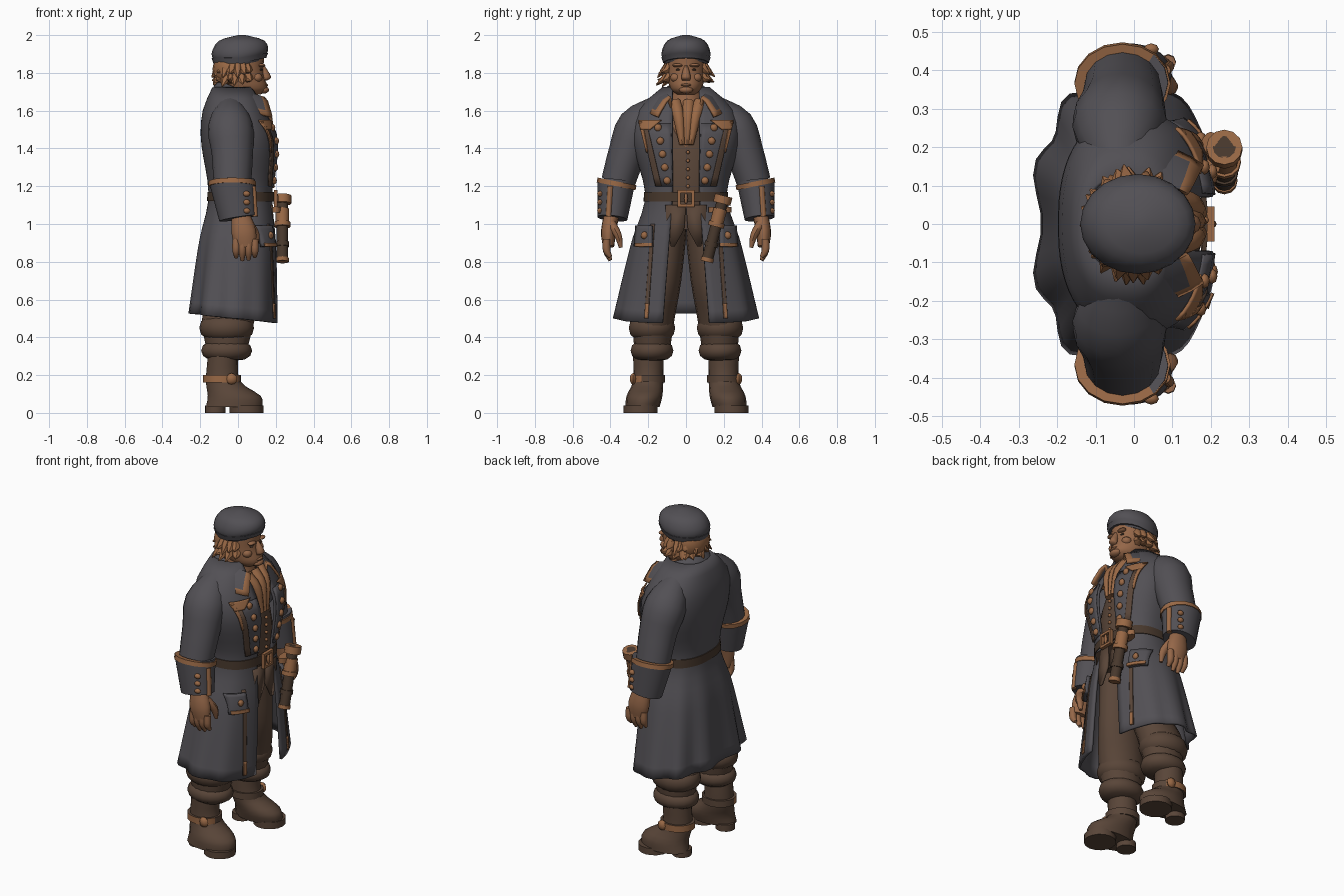
import bpy, bmesh, math, random
from mathutils import Vector

random.seed(4)
if "Cube" in bpy.data.objects:
    bpy.data.objects.remove(bpy.data.objects["Cube"])


def material(name, *rgb):
    made = bpy.data.materials.new(name)
    made.use_nodes = True
    made.diffuse_color = (*rgb, 1)
    made.node_tree.nodes["Principled BSDF"].inputs["Base Color"].default_value = (*rgb, 1)
    return made


COAT = material("slate cloth", .085, .08, .09)
TAN = material("tan trim", .32, .14, .06)
SKIN = material("warm skin", .3, .135, .065)
BROWN = material("brown cloth", .1, .06, .04)
DARK = material("dark leather", .065, .04, .026)


def sample(keys, rows, where):
    """Smooth curve through rows of values placed at rising keys."""
    last = len(keys) - 1
    i = max(k for k in range(last) if k == 0 or keys[k] <= where)
    span = keys[i + 1] - keys[i]
    u = min(1, max(0, (where - keys[i]) / span))

    def slope(k):
        before, after = max(k - 1, 0), min(k + 1, last)
        return (rows[after] - rows[before]) / (keys[after] - keys[before])
    middle = rows[i].lerp(rows[i + 1], u * u * (3 - 2 * u))
    return middle + span * u * (1 - u) * (slope(i) * (1 - u) - slope(i + 1) * u)


def surface(name, rows, mats, closed=True, cap=True, rule=None, thickness=0, sharp=50):
    """Join rows of points; rule(row, column) picks the material."""
    bm = bmesh.new()
    grid = [[bm.verts.new(point) for point in row] for row in rows]
    count = len(grid[0])
    for r, (lower, upper) in enumerate(zip(grid, grid[1:])):
        for c in range(count if closed else count - 1):
            d = (c + 1) % count
            face = bm.faces.new((lower[c], lower[d], upper[d], upper[c]))
            face.material_index = rule(r, c) if rule else 0
    if closed and cap:
        bm.faces.new(grid[0])
        bm.faces.new(grid[-1])
    bmesh.ops.recalc_face_normals(bm, faces=bm.faces)
    mesh = bpy.data.meshes.new(name)
    bm.to_mesh(mesh)
    bm.free()
    part = bpy.data.objects.new(name, mesh)
    bpy.context.collection.objects.link(part)
    for mat in mats if isinstance(mats, list) else [mats]:
        mesh.materials.append(mat)
    if thickness:
        shell = part.modifiers.new("thickness", 'SOLIDIFY')
        shell.thickness, shell.offset = thickness, 0
    bpy.ops.object.select_all(action='DESELECT')
    part.select_set(True)
    bpy.context.view_layer.objects.active = part
    bpy.ops.object.shade_smooth_by_angle(angle=math.radians(sharp))
    return part


def tube(name, mats, *stations, side=1, sides=16, steps=3, level=False, **options):
    """Tube through (x, y, z, radius in x, radius across); level keeps rings flat."""
    rows = [Vector(station) for station in stations]
    keys = range(len(rows))
    path = [sample(keys, rows, i / steps) for i in range(steps * (len(rows) - 1) + 1)]
    spots = [Vector((p[0], p[1] * side, p[2])) for p in path]
    rings = []
    for i, (p, spot) in enumerate(zip(path, spots)):
        along = (spots[min(i + 1, len(spots) - 1)] - spots[max(i - 1, 0)]).normalized()
        along = Vector((0, 0, 1)) if level else along
        u = (Vector((1, 0, 0)) - along * along.x).normalized()
        v = along.cross(u)
        turns = [math.tau * k / sides for k in range(sides)]
        rings.append([spot + u * p[3] * math.cos(a) + v * p[4] * math.sin(a) for a in turns])
    return surface(name, rings, mats, **options)


def ball(name, mat, spot, size, sides=10, power=1):
    """Ellipsoid; a power under one makes it boxier."""
    stations = []
    for i in range(7):
        a = math.pi * i / 6
        swell = max(.05, math.sin(a)) ** power
        stations.append((spot[0], spot[1], spot[2] - size[2] * math.cos(a), size[0] * swell, size[1] * swell))
    return tube(name, mat, *stations, sides=sides, steps=1, level=True)


# Coat shape: heights, then back, front and half width at each
HEIGHTS = (.5, .9, 1.15, 1.45, 1.6, 1.72)
SHAPE = [Vector(row) for row in ((-.25, .21, .37), (-.2, .2, .28), (-.15, .18, .21),
                                 (-.19, .2, .28), (-.18, .14, .25), (-.13, .08, .12))]
ROUND = 2.4


def coat_size(z, lift):
    back, front, half = sample(HEIGHTS, SHAPE, z)
    return (back + front) / 2, (front - back) / 2 + lift, half + lift


def coat_ring(z, lift=0, is_open=True, count=56):
    middle, deep, wide = coat_size(z, lift)
    skirt = max(0, HEIGHTS[2] - z)
    start = math.asin(((.07 + .08 * skirt) / wide) ** (ROUND / 2)) if is_open else 0
    ring = []
    for i in range(count):
        a = start + (math.tau - 2 * start) * i / (count - 1 if is_open else count)
        c, s = math.cos(a), math.sin(a)
        fold = 1 - .05 * skirt * math.cos(10 * a) * (1 - c)
        ring.append((middle + fold * deep * math.copysign(abs(c) ** (2 / ROUND), c),
                     fold * wide * math.copysign(abs(s) ** (2 / ROUND), s), z - .04 * c * skirt))
    return ring


def on_front(y, z, lift):
    middle, deep, wide = coat_size(z, lift)
    return Vector((middle + deep * (1 - min(.99, abs(y) / wide) ** ROUND) ** (1 / ROUND), y, z))


def panel(name, mat, side, bottom, top, lift, thickness=.008):
    """Thin plate on the coat front between two (z, inner y, outer y) edges."""
    edges = [Vector(bottom).lerp(Vector(top), i / 6) for i in range(7)]
    rows = [[on_front(side * (a + (b - a) * k / 6), z, lift) for k in range(7)] for z, a, b in edges]
    surface(name, rows, mat, closed=False, thickness=thickness)


# Coat, belt and waistcoat
low, high = HEIGHTS[0], HEIGHTS[-1]
surface("coat_body", [coat_ring(low + (high - low) * i / 20) for i in range(21)], COAT,
        closed=False, thickness=.014)
surface("belt", [coat_ring(z, lift, False) for z, lift in ((1.12, 0), (1.12, .012), (1.17, .012), (1.17, 0))],
        DARK, cap=False)
tube("waistcoat", BROWN, (.02, 0, .97, .15, .17), (.02, 0, 1.3, .16, .2), (0, 0, 1.55, .12, .16),
     sides=24, level=True)
for i in range(5):
    ball("waistcoat_button", TAN, (.185, .01, 1.2 + i * .045), (.01, .01, .01), 8)

# Belt buckle: a square frame with a pin
corners = ((-1, -1), (1, -1), (1, 1), (-1, 1))
surface("belt_buckle", [[(x, y * size, 1.135 + z * size) for y, z in corners]
                        for x, size in ((.19, .045), (.21, .045), (.21, .03), (.19, .03))], TAN, cap=False)
ball("buckle_pin", TAN, (.205, 0, 1.135), (.01, .01, .03))

# Chest, neck and cravat
tube("chest", SKIN, (.04, 0, 1.4, .12, .05), (.04, 0, 1.5, .12, .09), (.01, 0, 1.64, .09, .09),
     (.01, 0, 1.72, .08, .08), level=True)
for y in (-.04, .01, .05):
    tube("cravat_fold", TAN, (.1, y * 1.5, 1.65, .02, .03), (.15, y, 1.57, .03, .03),
         (.17, y / 2, 1.42, .02, .015), sides=8)

# Turned-down collar with trimmed edge: radii, height and forward drop per row
collar = [[], [], [], [], []]
for i in range(27):
    a = math.radians(48 + 264 * i / 26)
    forward = (math.cos(a) + 1) / 2
    for row, (deep, wide, z) in zip(collar, ((.1, .1, 1.66), (.12, .11, 1.75), (.14, .14, 1.73),
                                             (.165, .185, 1.675), (.175, .2, 1.65))):
        row.append((deep * math.cos(a) + .02 + .06 * forward ** 2, wide * math.sin(a), z - .1 * forward))
surface("collar", collar, [COAT, TAN], closed=False, thickness=.014,
        rule=lambda r, c: int(r == 3 or c in (0, 25)))

# Head and face
tube("head", SKIN, (.05, 0, 1.685, .07, .05), (.04, 0, 1.72, .115, .085), (.02, 0, 1.8, .115, .1),
     (.02, 0, 1.9, .12, .1), sides=20, level=True)
tube("nose", SKIN, (.12, 0, 1.84, .02, .01), (.15, 0, 1.78, .025, .025), (.14, 0, 1.76, .015, .02),
     sides=8, level=True)
ball("lower_lip", SKIN, (.14, 0, 1.735), (.02, .03, .01))
ball("chin", SKIN, (.135, 0, 1.71), (.03, .04, .02))
for side in (1, -1):
    ball("ear", SKIN, (.01, side * .1, 1.79), (.02, .02, .03))
    ball("eye", DARK, (.12, side * .04, 1.817), (.01, .015, .006))
    ball("brow", SKIN, (.125, side * .045, 1.84), (.02, .03, .01))
    ball("cheek", SKIN, (.1, side * .055, 1.775), (.03, .03, .025))

# Hair with loose locks
ball("hair", TAN, (-.04, 0, 1.82), (.095, .115, .09), 16, .6)
for i in range(30):
    a = math.radians(62 + 236 * (i % 15) / 14 + random.uniform(-6, 6))
    c, s = math.cos(a), math.sin(a)
    z = 1.84 - .045 * (i // 15)
    reach = random.uniform(.14, .16)
    tube("hair_lock", TAN, (.09 * c, .095 * s, z, .025, .025), (.11 * c, .12 * s, z - .03, .025, .02),
         (reach * .9 * c, reach * s, z - random.uniform(.03, .07), .003, .003), sides=6, steps=1)

# Soft cap, tilted up at the front, with a band
for name, stations in (("cap", ((.01, 0, 1.84, .12, .11), (.01, 0, 1.9, .15, .13),
                                (.02, 0, 1.97, .12, .1), (.02, 0, 2, .02, .02))),
                       ("cap_band", ((.01, 0, 1.85, .14, .12), (.01, 0, 1.88, .15, .13)))):
    part = tube(name, COAT, *stations, sides=20, level=True)
    for vert in part.data.vertices:
        vert.co.z += max(0, min(1, 19.6 - 10 * vert.co.z)) * max(0, vert.co.x) / 5

for side, label in ((1, "left"), (-1, "right")):
    # Waistcoat tail, lapel, facings and trims
    surface(f"waistcoat_tail_{label}", [[(.18, side * a, z), (.18, side * b, z)] for z, a, b in
                                        ((1.1, 0, .11), (.97, .01, .1), (.88, .06, .08))],
            BROWN, closed=False, thickness=.012)
    panel(f"lapel_{label}", COAT, side, (1.2, .07, .15), (1.53, .08, .23), .01)
    panel(f"lapel_border_{label}", BROWN, side, (1.2, .13, .16), (1.5, .2, .23), .016)
    panel(f"lapel_edge_{label}", TAN, side, (1.38, .2, .21), (1.54, .23, .25), .02)
    panel(f"lapel_top_{label}", TAN, side, (1.5, .19, .24), (1.55, .13, .25), .02)
    panel(f"coat_trim_{label}", BROWN, side, (.5, .2, .22), (1, .165, .185), .006)
    panel(f"coat_trim_tip_{label}", TAN, side, (.5, .2, .22), (.58, .195, .215), .01)
    for i in range(5):
        spot = on_front(side * (.1 + .012 * i), 1.23 + .07 * i, .016)
        ball("coat_button", TAN, spot, (.015, .02, .02), 8)

    # Pocket
    panel(f"pocket_{label}", COAT, side, (.88, .18, .27), (.99, .18, .26), .02, .02)
    panel(f"pocket_trim_{label}", TAN, side, (.88, .18, .27), (.9, .18, .27), .032)
    ball("pocket_button", TAN, on_front(side * .22, .94, .03), (.015, .02, .02), 8)

    # Sleeve with turned-back cuff
    tube(f"sleeve_{label}", COAT, (-.04, .14, 1.64, .06, .05), (-.04, .25, 1.52, .12, .11),
         (-.03, .31, 1.38, .11, .1), (-.03, .36, 1.22, .1, .09), side=side)
    tube(f"cuff_{label}", COAT, (-.03, .37, 1.22, .12, .1), (0, .39, 1.03, .1, .08), side=side, steps=1)
    tube(f"cuff_trim_{label}", TAN, (-.03, .365, 1.225, .125, .105), (-.03, .37, 1.2, .125, .105),
         side=side, steps=1)
    tube(f"cuff_slit_{label}", TAN, (.08, .4, 1.2, .015, .015), (.09, .41, 1.04, .015, .015), side=side)
    for i in range(3):
        ball("cuff_button", TAN, (.045, side * .455, 1.07 + .045 * i), (.02, .015, .015), 8)

    # Hand
    tube(f"palm_{label}", SKIN, (.01, .39, 1.07, .045, .04), (.03, .41, .96, .065, .04),
         (.04, .41, .88, .055, .03), side=side)
    for i in range(4):
        x, tip = .033 * i - .01, .8 + .016 * abs(i - 1.4)
        tube(f"finger_{label}", SKIN, (x, .42, .92, .02, .02), (x, .42, .86, .02, .02),
             (x, .4, tip, .01, .01), side=side, sides=8)
    tube(f"thumb_{label}", SKIN, (.06, .395, 1, .025, .025), (.09, .36, .94, .025, .02),
         (.095, .345, .875, .01, .01), side=side, sides=8)

    # Baggy trousers gathered in two puffs
    tube(f"trouser_{label}", BROWN, (.01, .09, 1.02, .14, .1), (0, .12, .7, .135, .095),
         (-.05, .17, .5, .14, .11), (-.06, .18, .3, .1, .09), side=side, level=True)
    for z, size in ((.45, (.145, .125, .07)), (.33, (.135, .115, .055))):
        ball(f"trouser_puff_{label}", BROWN, (-.06, side * .18, z), size, 18, .5)

    # Boot with sole, heel and ankle strap
    tube(f"boot_{label}", BROWN, (-.02, .23, .03, .15, .09), (-.02, .22, .09, .14, .095),
         (-.08, .2, .17, .09, .08), (-.08, .2, .3, .08, .08), side=side, level=True)
    for name, x, y, size in (("boot_sole", .045, .24, .09), ("boot_heel", -.12, .21, .055)):
        tube(f"{name}_{label}", BROWN, (x, y, 0, size, size), (x, y, .04, size, size), side=side, steps=1)
    tube(f"boot_strap_{label}", [BROWN, TAN], (-.085, .2, .16, .1, .09), (-.085, .2, .2, .1, .09), side=side,
         steps=1, level=True, rule=lambda r, c: int(2 <= (c if side > 0 else 16 - c) <= 8))
    ball("strap_buckle", TAN, (-.035, side * .28, .18), (.03, .02, .03), 6)

# Spyglass tucked in the belt, with rings along its barrel
top, tip = Vector((.235, .2, 1.15)), Vector((.235, .11, .8))
for name, mat, start, end, size in (
        ("spyglass_barrel", DARK, 0, 1, .03), ("spyglass_body", TAN, .2, .4, .036),
        ("spyglass_eyepiece", TAN, 0, .12, .047), ("spyglass_ring", TAN, .4, .47, .043),
        ("spyglass_ring", DARK, .7, .77, .036), ("spyglass_ring", TAN, .94, 1, .034)):
    tube(name, mat, *((*top.lerp(tip, k), size, size) for k in (start, end)), sides=12, steps=1)
tube("spyglass_strap", TAN, (.2, .18, 1.06, .03, .06), (.2, .18, 1.09, .03, .06), level=True)
